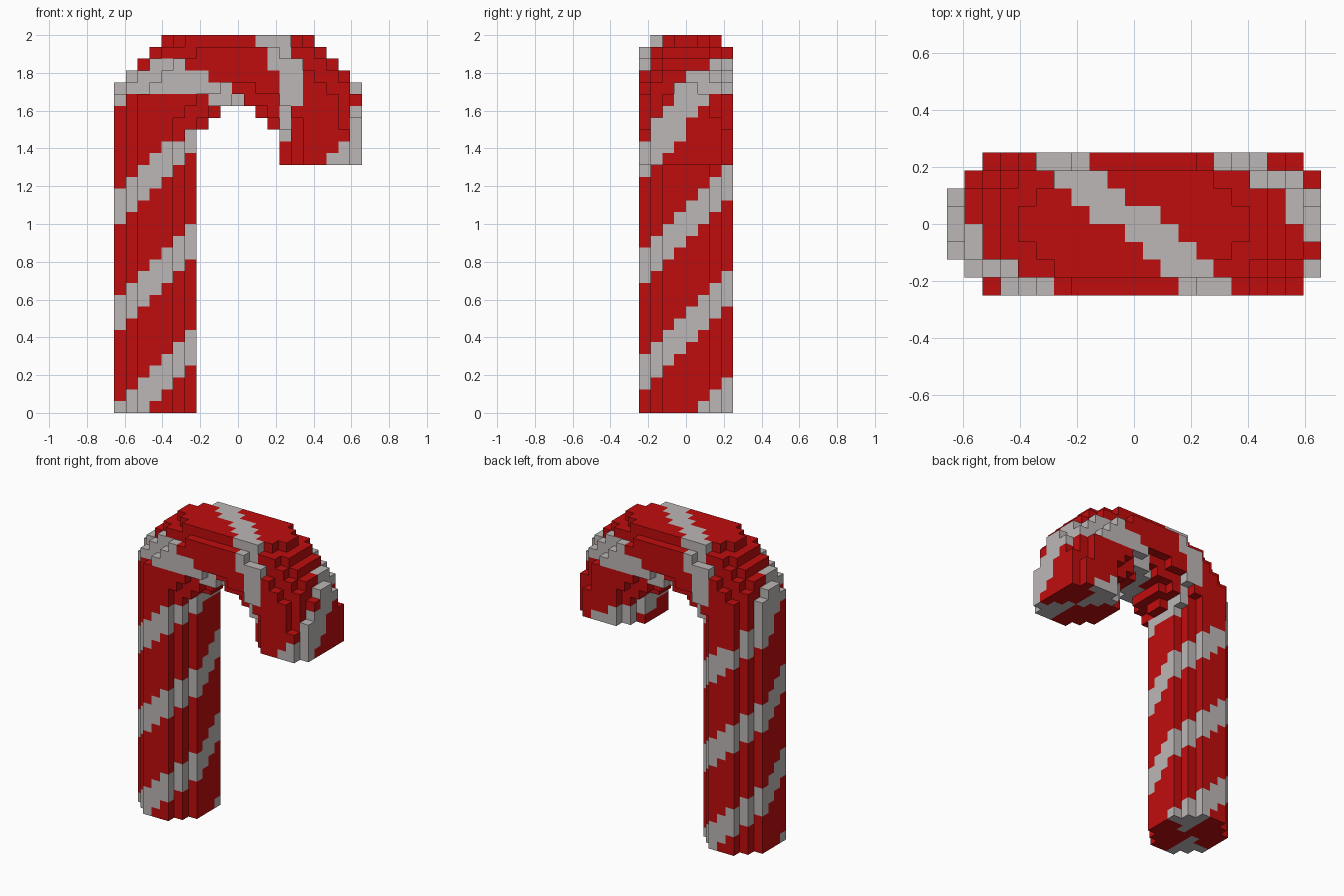
import bpy, bmesh
from math import atan2, hypot, pi
from mathutils import Vector

if "Cube" in bpy.data.objects:
    bpy.data.objects.remove(bpy.data.objects["Cube"], do_unlink=True)

UNIT = 2 / 32                 # edge of one block
NX, NY, NZ = 21, 8, 32        # block counts
TUBE_SQ = 15.2                # squared tube radius, in blocks
BEND_R, BEND_Z = 7.6, 21.95   # hook bend radius and centre height
SHAFT_X = -7                  # shaft axis
SHAFT_TOP, TIP_BOTTOM = 26, 21
STRIPE_PERIOD, STRIPE_WIDTH, STRIPE_PHASE = 9, 3, 5.4


def make_material(name, color):
    mat = bpy.data.materials.new(name)
    mat.use_nodes = True
    mat.diffuse_color = color
    mat.node_tree.nodes["Principled BSDF"].inputs["Base Color"].default_value = color
    return mat


materials = [make_material("candy red", (0.527, 0.004, 0.004, 1)),
             make_material("stripe white", (0.51, 0.475, 0.475, 1))]


def centre(i, j, k):
    return i + 0.5 - NX / 2, j + 0.5 - NY / 2, k + 0.5


def in_shaft(i, j, k):
    x, y, z = centre(i, j, k)
    return k < SHAFT_TOP and (x - SHAFT_X) ** 2 + y * y < TUBE_SQ


def in_hook(i, j, k):
    x, y, z = centre(i, j, k)
    if k < TIP_BOTTOM or (x < SHAFT_X and k < SHAFT_TOP):
        return False
    return (hypot(x, z - BEND_Z) - BEND_R) ** 2 + y * y < TUBE_SQ


def is_striped(i, j, k):
    """Helical stripe: two bands wind around the tube, following its path."""
    x, y, z = centre(i, j, k)
    if z < BEND_Z and x < 0:
        length, across = z, x - SHAFT_X
    else:
        angle = atan2(z - BEND_Z, -x)
        if angle < -pi / 2:
            angle += 2 * pi
        length = BEND_Z + BEND_R * angle
        across = BEND_R - hypot(x, z - BEND_Z)
    turn = atan2(y, across) / pi * STRIPE_PERIOD
    return (length - turn - STRIPE_PHASE) % STRIPE_PERIOD < STRIPE_WIDTH


cells = {(i, j, k) for i in range(NX) for j in range(NY) for k in range(NZ)
         if in_shaft(i, j, k) or in_hook(i, j, k)}


def build_part(name, part_cells):
    """Make the outer skin of a set of blocks, one square per exposed side."""
    bm = bmesh.new()
    corners = {}

    def corner(p):
        key = tuple(round(c * 2) for c in p)
        if key not in corners:
            corners[key] = bm.verts.new(p * UNIT)
        return corners[key]

    for cell in sorted(part_cells):
        mid = Vector(centre(*cell))
        for axis in range(3):
            for sign in (-1, 1):
                step = [0, 0, 0]
                step[axis] = sign
                if tuple(a + b for a, b in zip(cell, step)) in cells:
                    continue
                normal = Vector(step) / 2
                u = Vector([0.5 if a == (axis + 1) % 3 else 0 for a in range(3)])
                v = Vector(step).cross(u)
                quad = [normal - u - v, normal + u - v, normal + u + v, normal - u + v]
                face = bm.faces.new([corner(mid + q) for q in quad])
                face.material_index = int(is_striped(*cell))
    mesh = bpy.data.meshes.new(name)
    bm.to_mesh(mesh)
    bm.free()
    for mat in materials:
        mesh.materials.append(mat)
    obj = bpy.data.objects.new(name, mesh)
    bpy.context.collection.objects.link(obj)
    return obj


# Straight shaft and curved hook
build_part("cane_shaft", {c for c in cells if c[2] < TIP_BOTTOM})
build_part("cane_hook", {c for c in cells if c[2] >= TIP_BOTTOM})
